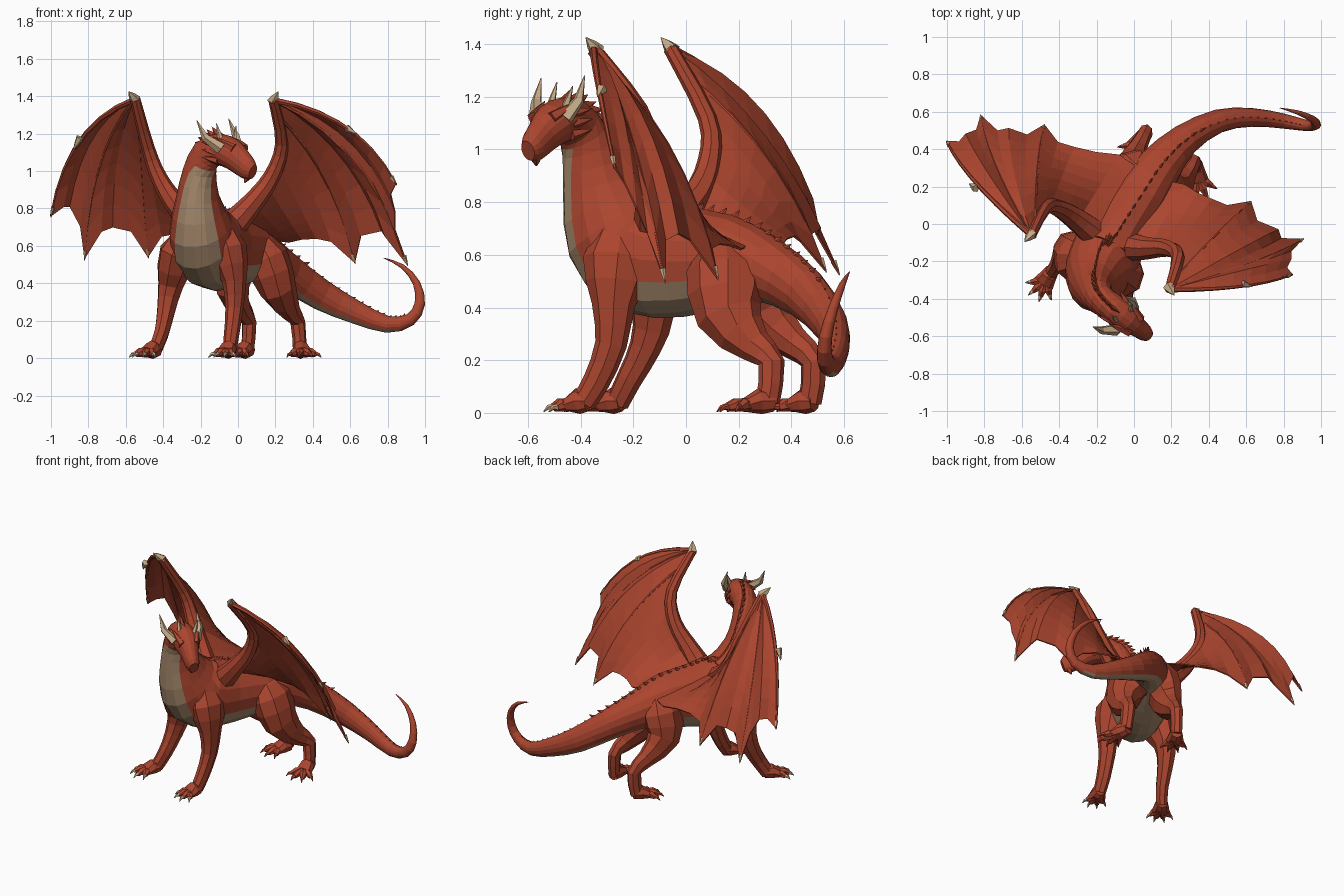
import bpy, bmesh, math
from mathutils import Vector as V

if "Cube" in bpy.data.objects:
    bpy.data.objects.remove(bpy.data.objects["Cube"])


def material(name, rgb):
    m = bpy.data.materials.new(name)
    m.diffuse_color = (*rgb, 1)
    m.use_nodes = True
    m.node_tree.nodes["Principled BSDF"].inputs["Base Color"].default_value = m.diffuse_color
    return m


RED = material("red scales", (0.41, 0.06, 0.028))
BELLY = material("tan belly", (0.38, 0.25, 0.15))
HORN = material("pale horn", (0.58, 0.42, 0.25))


def finish(name, bm, *mats):
    bmesh.ops.recalc_face_normals(bm, faces=bm.faces)
    me = bpy.data.meshes.new(name)
    bm.to_mesh(me)
    bm.free()
    for m in mats:
        me.materials.append(m)
    ob = bpy.data.objects.new(name, me)
    bpy.context.collection.objects.link(ob)
    return ob


# Catmull-Rom resampling of rows of numbers
def smooth_path(rows, steps):
    out = []
    for i in range(len(rows) - 1):
        p0, p1 = rows[max(i - 1, 0)], rows[i]
        p2, p3 = rows[i + 1], rows[min(i + 2, len(rows) - 1)]
        for t in (k / steps for k in range(steps)):
            out.append([0.5 * (2 * b + (c - a) * t + (2 * a - 5 * b + 4 * c - d) * t * t
                               + (3 * b - a - 3 * c + d) * t ** 3)
                        for a, b, c, d in zip(p0, p1, p2, p3)])
    return out + [list(rows[-1])]


# Skin over rings (x, y, z, half width, half height, side angle); returns the top line
def loft(bm, rows, sides=8, rule=None):
    rings, tops = [], []
    pts = [V(r[:3]) for r in rows]
    for i, (x, y, z, ru, rv, a) in enumerate(rows):
        t = (pts[min(i + 1, len(pts) - 1)] - pts[max(i - 1, 0)]).normalized()
        s = V((math.cos(math.radians(a)), math.sin(math.radians(a)), 0))
        s = (s - t * s.dot(t)).normalized()
        v = s.cross(t)
        turns = [2 * math.pi * k / sides for k in range(sides)]
        rings.append([bm.verts.new(pts[i] + s * ru * math.sin(w) - v * rv * math.cos(w))
                      for w in turns])
        tops.append((pts[i] + v * rv, v, t))
    for i in range(len(rings) - 1):
        for k in range(sides):
            n = (k + 1) % sides
            f = bm.faces.new((rings[i][k], rings[i][n], rings[i + 1][n], rings[i + 1][k]))
            if rule:
                f.material_index = rule(i, min(k, sides - 1 - k))
    bm.faces.new(rings[0])
    bm.faces.new(rings[-1])
    return tops


# Small bent horn, claw or spur
def spike(bm, base, tip, r, bend=(0, 0, 0), mat=0):
    base, tip = V(base), V(tip)
    mid = (base + tip) / 2 + V(bend)
    rows = [(*base, r, r, 20), (*mid, r * .65, r * .65, 20), (*tip, .002, .002, 20)]
    loft(bm, rows, 5, lambda i, k: mat)


# Head, neck, torso and tail in one skin
BODY = [
    (.08, -.60, .995, .03, .04, 49), (.055, -.58, 1.01, .046, .06, 49),
    (.01, -.545, 1.052, .056, .072, 49), (-.04, -.505, 1.095, .08, .083, 49),
    (-.105, -.455, 1.115, .078, .086, 40), (-.17, -.41, 1.085, .078, .092, 25),
    (-.205, -.37, 1.0, .09, .103, 3), (-.215, -.335, .86, .117, .138, -6),
    (-.2, -.27, .7, .17, .205, -10), (-.155, -.17, .6, .19, .23, -22),
    (-.06, 0, .575, .165, .21, -30), (.05, .17, .575, .15, .175, -32),
    (.14, .31, .54, .12, .125, -42), (.27, .45, .455, .085, .10, -60),
    (.45, .55, .335, .063, .082, -80), (.63, .57, .245, .05, .062, -90),
    (.8, .55, .18, .04, .045, -92), (.92, .527, .205, .03, .034, -92),
    (.972, .53, .29, .025, .028, -92), (.955, .56, .40, .019, .02, -92),
    (.88, .595, .49, .012, .012, -92), (.78, .62, .535, .002, .002, -92)]


# Belly plate width along the body, counted in faces each side of the keel
def belly_rule(i, k):
    wide = 2 if 11 <= i < 17 else 3 if 17 <= i < 24 else 2 if 24 <= i < 33 else 0
    return int(k < wide)


bm = bmesh.new()
tops = loft(bm, smooth_path(BODY, 2), 16, belly_rule)
finish("body", bm, RED, BELLY)

# Saw-tooth fins along neck, back and tail
bm = bmesh.new()
for i in range(8, 34):
    for k in (0, .5):
        p, up, t = (tops[i][j].lerp(tops[i + 1][j], k) for j in range(3))
        size = .05 if i < 12 else .034 if i < 27 else .02
        s, p = up.cross(t).normalized() * size * .3, p - up * .012
        a, b, c, d = (bm.verts.new(q) for q in (p - t * size, p + s, p + t * size * .5, p - s))
        tip = bm.verts.new(p + up * size + t * size * .8)
        for f in ((a, b, tip), (b, c, tip), (c, d, tip), (d, a, tip), (a, b, c, d)):
            bm.faces.new(f)
finish("back_fins", bm, RED)

# Horns and brow spikes
bm = bmesh.new()
spike(bm, (-.09, -.565, 1.12), (-.22, -.55, 1.27), .033, (-.02, -.01, -.015))
spike(bm, (.0, -.46, 1.12), (-.05, -.385, 1.28), .033, (.015, .015, -.015))
spike(bm, (-.085, -.52, 1.14), (-.115, -.49, 1.255), .02)
spike(bm, (-.02, -.465, 1.14), (-.01, -.43, 1.24), .02)
finish("horns", bm, HORN)

# Brow ridges, cheek frills and chin
bm = bmesh.new()
head, side, back = V((-.04, -.505, 1.095)), V((.65, .75, 0)), V((-.75, .65, .25))
for d in (-1, 1):
    spike(bm, head + side * d * .045 - back * .06 + V((0, 0, .04)),
          head + side * d * .085 + back * .05 + V((0, 0, .075)), .026)
    for j in range(3):
        p = head + side * d * .06 + back * .04 + V((0, 0, .03 - .04 * j))
        spike(bm, p, p + side * d * .03 + back * .085, .022)
spike(bm, (.05, -.57, .97), (.035, -.568, .937), .022)
finish("face_ridges", bm, RED)


# Legs: joints are (x, y, z, radius), then the toe point
def leg(name, joints, toe, angle, claw_mat):
    bm = bmesh.new()
    loft(bm, smooth_path([(x, y, z, r * .87, r * 1.1, angle) for x, y, z, r in joints], 2), 8)
    ankle, toe = V(joints[-1][:3]), V(toe)
    flat = V((toe.x - ankle.x, toe.y - ankle.y, 0))
    heel = V((ankle.x, ankle.y, .045)) - flat * .16
    ball = heel + flat * .72 - V((0, 0, .015))
    yaw = math.atan2(flat.y, flat.x)
    face = math.degrees(yaw) + 90
    loft(bm, [(*heel, .036, .04, face), (*(heel + flat * .35), .046, .05, face),
              (*ball, .058, .028, face)], 8)
    for s in (-50, -16, 16, 50):
        w = yaw + math.radians(s)
        d, a = V((math.cos(w), math.sin(w), 0)), math.degrees(w) + 90
        root = ball - flat * .16 + d * .02
        reach = flat.length * (.52 if abs(s) < 30 else .44)
        tip = root + d * reach
        loft(bm, [(*root, .026, .026, a), (*(root + d * reach * .6), .023, .025, a),
                  (tip.x, tip.y, .02, .015, .016, a)], 6)
        spike(bm, (tip.x, tip.y, .022), (*(tip + d * .035).xy, .004), .014, (0, 0, .008), claw_mat)
    # Spur behind the limb
    mid = V(joints[2][:3])
    spike(bm, mid - flat * .1, mid - flat * .5 + V((0, 0, .03)), .025)
    finish(name, bm, RED, HORN)


leg("front_leg_right", [(-.24, -.18, .70, .05), (-.32, -.18, .56, .12), (-.36, -.125, .39, .08),
                        (-.385, -.155, .25, .057), (-.41, -.215, .13, .046),
                        (-.445, -.26, .04, .042)], (-.515, -.365, 0), -15, 1)
leg("front_leg_left", [(-.11, -.24, .74, .05), (-.055, -.26, .58, .12), (-.02, -.275, .41, .075),
                       (-.02, -.285, .26, .055), (-.035, -.34, .12, .047),
                       (-.045, -.39, .04, .043)], (-.085, -.49, 0), 0, 1)
leg("hind_leg_left", [(.09, .14, .66, .05), (.15, .15, .54, .135), (.215, .165, .37, .115),
                      (.28, .26, .255, .062), (.32, .325, .19, .046), (.33, .31, .04, .042)],
    (.355, .16, 0), 5, 0)
leg("hind_leg_right", [(.05, .25, .66, .05), (.0, .26, .54, .125), (-.03, .29, .38, .105),
                       (.02, .41, .265, .058), (.06, .485, .19, .046), (.05, .47, .04, .042)],
    (-.02, .36, 0), -15, 0)


# Wings: arm line, fingers as (start, end, bow offset), claws
def wing(tag, arm, rays, claws):
    bm = bmesh.new()
    n = 7
    lines = [[V(a).lerp(V(b), k / n) + V(o) * (4 * (k / n) * (1 - k / n)) for k in range(n + 1)]
             for a, b, o in rays]
    # Webbing, with a shortened midway line in each panel for the scalloped rim
    grid = []
    for j, (a, b) in enumerate(zip(lines, lines[1:])):
        mid = [(p + q) / 2 for p, q in zip(a, b)]
        pull = (.96, .95, .92, .92, .92, .98, 1)[j]
        grid += [a, [mid[0].lerp(p, 1 - (1 - pull) * k / n) for k, p in enumerate(mid)]]
    grid.append(lines[-1])
    vs = [[bm.verts.new(p) for p in ln] for ln in grid]
    for a, b in zip(vs, vs[1:]):
        for k in range(n):
            bm.faces.new((a[k], b[k], b[k + 1], a[k + 1]))
    bmesh.ops.remove_doubles(bm, verts=bm.verts, dist=.0005)
    mod = finish("wing_web_" + tag, bm, RED).modifiers.new("thickness", 'SOLIDIFY')
    mod.thickness, mod.offset = .008, 0
    # Arm and finger bones
    bm = bmesh.new()
    rows = [(*p, r, r, 90) for p, r in zip(arm, (.08, .06, .045, .036, .028))]
    loft(bm, smooth_path(rows, 3), 8)
    for j in (0, 2, 4):
        r = .016 if j == 0 else .01
        loft(bm, [(*p, r * (1 - .6 * k / n), r * (1 - .6 * k / n), 0)
                  for k, p in enumerate(lines[j])], 6)
    finish("wing_bones_" + tag, bm, RED)
    # Claws at the wrist and finger ends
    bm = bmesh.new()
    for base, tip, r in claws:
        spike(bm, base, tip, r)
    for j in (0, 2, 4):
        d = (lines[j][-1] - lines[j][-2]).normalized()
        spike(bm, lines[j][-1] - d * .05, lines[j][-1] + d * .008, .012)
    finish("wing_claws_" + tag, bm, HORN)


H = (-.55, -.06, 1.385)
wing("right",
     [(-.2, -.06, .70), (-.33, .04, .82), (-.42, .09, .96), (-.48, .08, 1.12), H],
     [(H, (-1, .44, .76), (-.07, .03, .09)), (H, (-.90, .48, .81), (-.05, .05, .08)),
      (H, (-.82, .58, .53), (-.05, .04, .08)), (H, (-.67, .51, .70), (-.03, .04, .05)),
      ((-.53, -.02, 1.30), (-.48, .53, .54), (-.01, .05, .05)),
      ((-.45, .09, 1.05), (-.32, .41, .67), (0, .01, -.03)),
      ((-.30, .02, .79), (-.08, .37, .64), (0, 0, 0)),
      ((-.16, -.06, .74), (.08, .26, .64), (0, 0, 0))],
     [((-.545, -.05, 1.375), (-.585, -.095, 1.425), .032),
      ((-.845, .19, 1.18), (-.88, .215, 1.115), .022)])

H = (.19, -.35, 1.38)
wing("left",
     [(-.04, -.12, .70), (.07, -.13, .82), (.18, -.13, .97), (.235, -.18, 1.15), H],
     [(H, (.845, -.27, .93), (.065, -.02, .075)), (H, (.84, -.19, .78), (.07, .02, .09)),
      (H, (.905, -.08, .5), (.08, .01, .10)), (H, (.77, -.03, .68), (.06, .04, .06)),
      ((.21, -.30, 1.30), (.625, .12, .51), (.04, .05, .06)),
      ((.21, -.14, 1.05), (.42, .13, .64), (.01, .02, -.03)),
      ((.09, -.11, .82), (.27, .21, .62), (0, 0, 0)),
      ((-.04, -.1, .74), (.14, .24, .64), (0, 0, 0))],
     [((.185, -.335, 1.37), (.215, -.38, 1.425), .032),
      ((.58, -.32, 1.23), (.63, -.335, 1.2), .022)])
